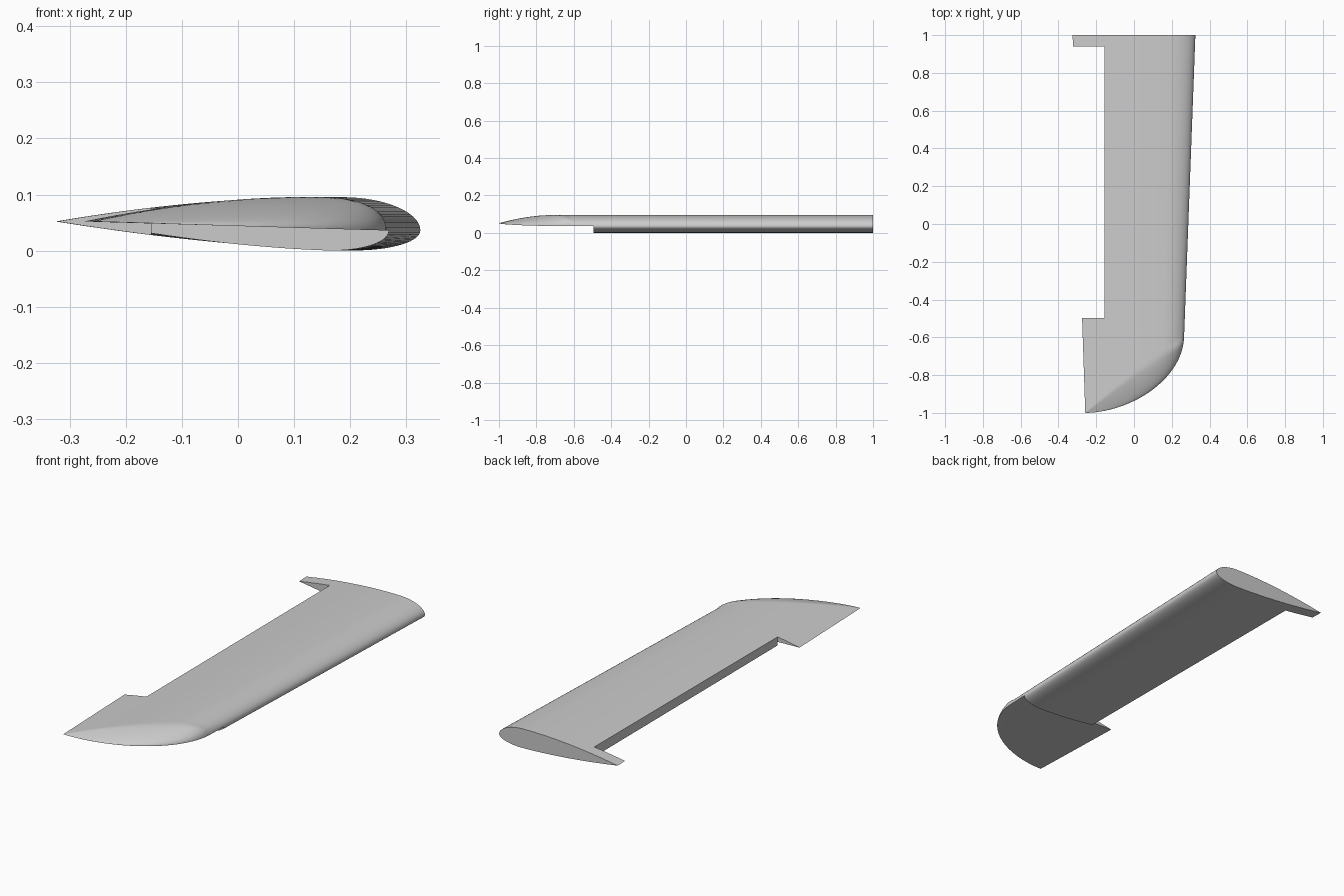
import bpy
import bmesh
import math

old = bpy.data.objects.get("Cube")
if old:
    bpy.data.objects.remove(old, do_unlink=True)

grey = bpy.data.materials.new("light_grey")
grey.use_nodes = True
COLOUR = (0.6, 0.6, 0.6, 1)
grey.diffuse_color = COLOUR
grey.node_tree.nodes["Principled BSDF"].inputs["Base Color"].default_value = COLOUR

STEP_Y, TIP_Y = -0.494, -0.6     # end of the lower skin, start of the rounded tip
UPPER, LOWER = 0.056, 0.0388     # skin heights above and below the chord plane
COUNT = 56                       # points along the chord


def trailing(y):
    return -0.325 + (1 - y) * 0.0335


def leading(y):
    return 0.325 - (1 - y) * 0.0375


def skin(u):
    """Unit aerofoil height, u = 0 at the trailing edge, 1 at the nose."""
    v = min(max(1 - u, 0), 1)
    if v < 0.2:
        return math.sqrt(max(0, 1 - ((0.2 - v) / 0.2) ** 2))
    return 1 - ((v - 0.2) / 0.8) ** 1.82


def section(y, flat):
    """Closed ring of points; flat sections have no lower skin."""
    te, le = trailing(y), leading(y)
    s = max(0, (TIP_Y - y) / (TIP_Y + 1))
    edge = te + (le - te) * max(0, 1 - s * s) ** 0.55
    crease = le + (te - le) * s
    upper, lower = [], []
    for i in range(COUNT + 1):
        f = 0.5 - 0.5 * math.cos(math.pi * i / COUNT)
        x = te + (edge - te) * f
        u = (x - te) / (le - te)
        h = skin(u)
        if s > 0 and x > crease:
            t = min(1, (x - crease) / max(edge - crease, 1e-6))
            h = skin((crease - te) / (le - te)) * math.sqrt(1 - t * t)
        chord = 0.052 - 0.016 * u
        upper.append((x, y, chord + UPPER * h))
        lower.append((x, y, chord - (0 if flat else LOWER * h)))
    return upper + lower[-2:0:-1]


# Wing: loft from root to rounded tip, with a step where the lower skin ends
rings = [section(1, False), section(STEP_Y, False), section(STEP_Y, True)]
TIP_RINGS = 36
for k in range(TIP_RINGS + 1):
    s = math.sin(math.pi / 2 * k / TIP_RINGS)
    rings.append(section(TIP_Y - s * (1 + TIP_Y), True))

bm = bmesh.new()
loops = [[bm.verts.new(p) for p in ring] for ring in rings]
size = len(loops[0])
for a, b in zip(loops, loops[1:]):
    for i in range(size):
        j = (i + 1) % size
        bm.faces.new((a[i], a[j], b[j], b[i]))
bm.faces.new(loops[0])
bmesh.ops.remove_doubles(bm, verts=bm.verts, dist=1e-5)
bmesh.ops.dissolve_degenerate(bm, dist=1e-6, edges=bm.edges)
bmesh.ops.recalc_face_normals(bm, faces=bm.faces)
mesh = bpy.data.meshes.new("wing")
bm.to_mesh(mesh)
bm.free()
wing = bpy.data.objects.new("wing", mesh)
bpy.context.collection.objects.link(wing)
mesh.materials.append(grey)

# Bay in the trailing edge for the control surface
front, back = -0.497, 0.94
bpy.ops.mesh.primitive_cube_add(size=1, location=(-0.155 - 0.25, (front + back) / 2, 0))
cutter = bpy.context.object
cutter.name = "bay_cutter"
cutter.scale = (0.5, back - front, 0.5)
cutter.hide_render = True
cutter.data.materials.append(grey)

cut = wing.modifiers.new("bay", "BOOLEAN")
cut.operation = "DIFFERENCE"
cut.solver = "EXACT"
cut.object = cutter
bpy.ops.object.select_all(action="DESELECT")
wing.select_set(True)
bpy.context.view_layer.objects.active = wing
bpy.ops.object.modifier_apply(modifier=cut.name)
bpy.data.objects.remove(cutter, do_unlink=True)
bpy.ops.object.shade_smooth_by_angle(angle=math.radians(30))
